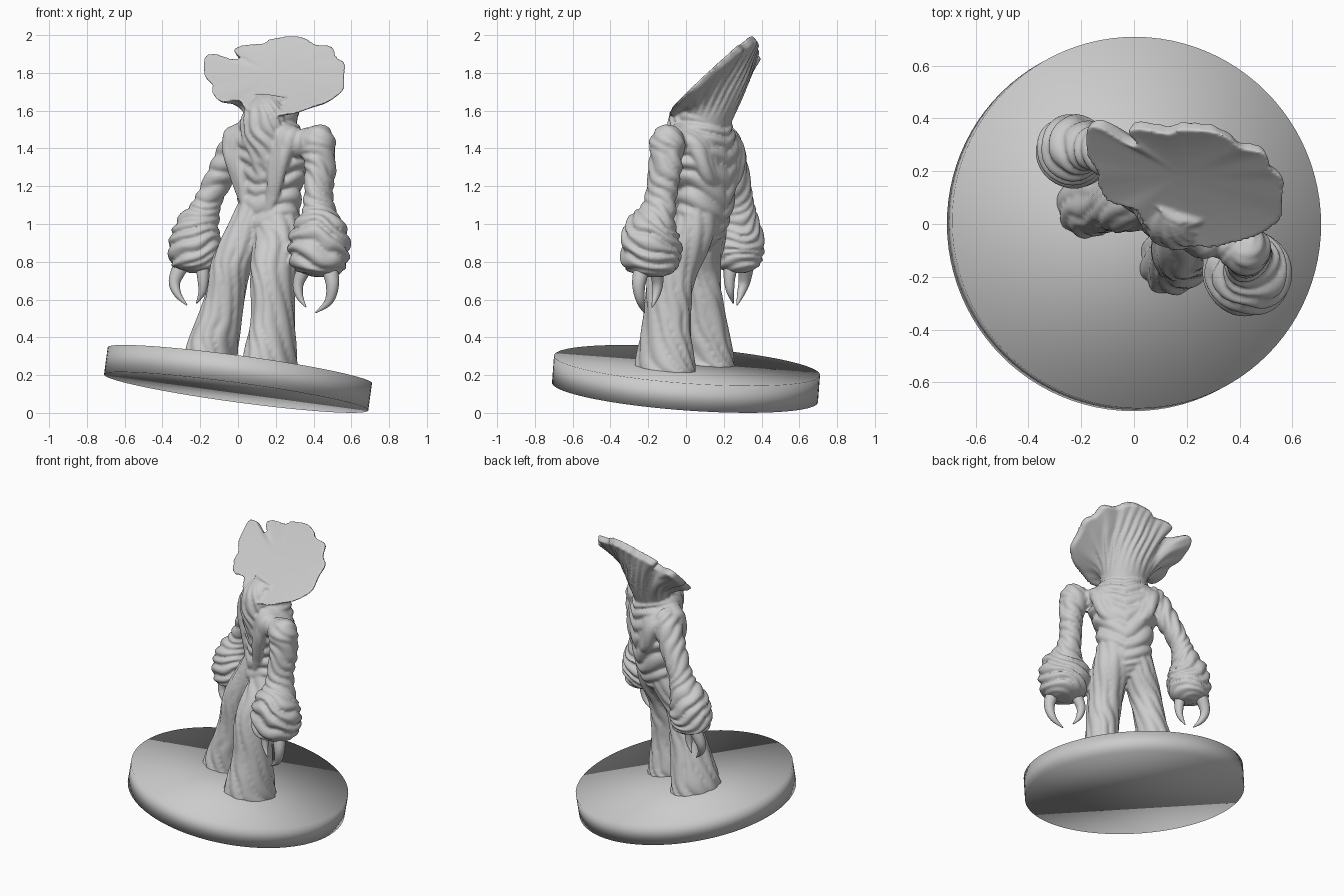
import bpy, bmesh, math
from mathutils import Vector, noise

if "Cube" in bpy.data.objects:
    bpy.data.objects.remove(bpy.data.objects["Cube"])

stone = bpy.data.materials.new("plain grey")
stone.use_nodes = True
GREY = (0.6, 0.6, 0.6, 1)
stone.diffuse_color = GREY
stone.node_tree.nodes["Principled BSDF"].inputs["Base Color"].default_value = GREY

# The figure is turned on its base: SIDE points to its left, FRONT where it faces
SIDE = Vector((0.81, -0.58, 0)).normalized()
FRONT = Vector((SIDE.y, -SIDE.x, 0))
SIDES = 48


def finish(name, bm, angle=60):
    bmesh.ops.recalc_face_normals(bm, faces=bm.faces)
    mesh = bpy.data.meshes.new(name)
    bm.to_mesh(mesh)
    bm.free()
    mesh.materials.append(stone)
    ob = bpy.data.objects.new(name, mesh)
    bpy.context.collection.objects.link(ob)
    bpy.ops.object.select_all(action="DESELECT")
    ob.select_set(True)
    bpy.context.view_layer.objects.active = ob
    bpy.ops.object.shade_smooth_by_angle(angle=math.radians(angle))
    return ob


def spline(pts, count, closed=False):
    """Smooth curve through points of any size."""
    n = len(pts)
    spans = n if closed else n - 1
    get = (lambda i: pts[i % n]) if closed else (lambda i: pts[max(0, min(n - 1, i))])
    out = []
    for k in range(count):
        s = k * spans / (count if closed else count - 1)
        i = min(int(s), spans - 1)
        t = s - i
        out.append([0.5 * (2 * b + (c - a) * t + (2 * a - 5 * b + 4 * c - d) * t * t
                           + (3 * b - a - 3 * c + d) * t ** 3)
                    for a, b, c, d in zip(get(i - 1), get(i), get(i + 1), get(i + 2))])
    return out


def skin(rings):
    bm = bmesh.new()
    rows = [[bm.verts.new(p) for p in ring] for ring in rings]
    n = len(rows[0])
    for a, b in zip(rows, rows[1:]):
        for j in range(n):
            bm.faces.new((a[j], a[(j + 1) % n], b[(j + 1) % n], b[j]))
    bm.faces.new(rows[0])
    bm.faces.new(rows[-1])
    return bm


def limb(name, pts, amp=0.0, folds=0, twist=0, rings=90, rough=1.3, chevron=0.0):
    """Wrinkled tube; each point is x, y, z, side radius, front radius."""
    path = spline(pts, rings)
    loops = []
    for i, (x, y, z, ra, rb) in enumerate(path):
        c = Vector((x, y, z))
        tan = Vector(path[min(i + 1, rings - 1)][:3]) - Vector(path[max(i - 1, 0)][:3])
        tan.normalize()
        a = (SIDE - tan * SIDE.dot(tan)).normalized()
        b = tan.cross(a)
        loop = []
        for j in range(SIDES):
            th = math.tau * j / SIDES
            d = a * math.cos(th) * max(ra, 0.002) + b * math.sin(th) * max(rb, 0.002)
            phase = math.pi * folds * i / rings + twist * th + rough * noise.noise((c + d) * 6)
            phase -= chevron * abs(math.cos(th))
            k = 1 + amp * (abs(math.sin(phase)) ** 0.7 - 0.6)
            loop.append(c + d * k)
        loops.append(loop)
    return finish(name, skin(loops))


def local(u, f, z):
    return tuple(Vector((0.16, 0.09, z)) + SIDE * u + FRONT * f)


# Tilted round base
bm = bmesh.new()
bmesh.ops.create_cone(bm, cap_ends=True, segments=96, radius1=0.706, radius2=0.706, depth=0.145)
up = Vector((0.136, 0.074, 1)).normalized()
turn = Vector((0, 0, 1)).rotation_difference(up).to_matrix()
for v in bm.verts:
    v.co = turn @ v.co + Vector((0, 0, 0.18))
finish("base", bm, 180)

# Legs
body = []
body.append(limb("left_leg", [
    (.17, -.11, .19, .135, .17), (.17, -.11, .27, .13, .165), (.185, -.1, .5, .105, .13),
    (.185, -.07, .75, .11, .13), (.21, .03, .95, .12, .12), (.2, .09, 1.1, .12, .1)],
    0.12, 5, 5, rough=2))
body.append(limb("right_leg", [
    (-.15, .1, .24, .13, .165), (-.14, .1, .32, .125, .155), (-.075, .085, .58, .1, .115),
    (-.035, .075, .78, .1, .11), (.06, .1, .97, .11, .115), (.12, .1, 1.1, .11, .1)],
    0.12, 4, 5, rough=2))

# Torso, neck and the shaggy chest
body.append(limb("torso", [
    (.14, .07, .86, .05, .05), (.145, .07, .93, .13, .1), (.16, .09, 1.05, .17, .125),
    (.17, .11, 1.2, .18, .135), (.17, .1, 1.36, .22, .15), (.165, .09, 1.48, .18, .15),
    (.17, .09, 1.57, .14, .13), (.185, .11, 1.66, .12, .1)], 0.17, 12, 0, chevron=3.0))
body.append(limb("chest_shag", [
    (.14, .03, 1.67, .05, .03), (.14, .02, 1.6, .11, .08), (.13, .01, 1.5, .12, .09),
    (.14, .02, 1.38, .11, .08), (.15, .05, 1.2, .07, .06), (.16, .08, 1.08, .02, .02)],
    0.25, 5, 6, rough=2.5))

# Folded straps over both shoulders, front to back
for side, label in ((1, "left"), (-1, "right")):
    for k in range(3):
        o = 0.03 * k
        body.append(limb(f"{label}_shoulder_fold_{k + 1}", [
            local(side * (.07 + o / 2), .09, 1.06 + o) + (.02, .02),
            local(side * (.11 + o), .1, 1.28 + o) + (.035, .035),
            local(side * (.13 + o), .06, 1.49 - o / 3) + (.05, .045),
            local(side * (.12 + o), -.08, 1.44 - o / 2) + (.045, .045),
            local(side * (.07 + o), -.12, 1.28 - o / 2) + (.035, .035),
            local(side * .02, -.11, 1.12 + o) + (.02, .02)], 0.15, 5, 1, rings=50))

# Arms with heavy forearms
body.append(limb("left_arm", [
    (.27, -.02, 1.38, .05, .05), (.34, -.06, 1.42, .07, .07), (.41, -.095, 1.42, .085, .085),
    (.435, -.11, 1.3, .075, .09), (.425, -.13, 1.16, .07, .085), (.43, -.15, 1.06, .085, .1),
    (.43, -.18, .97, .145, .14), (.43, -.185, .85, .16, .155), (.44, -.18, .76, .125, .13),
    (.44, -.18, .72, .05, .05)], 0.22, 15, 2, rough=3))
body.append(limb("right_arm", [
    (.08, .14, 1.42, .06, .06), (.03, .19, 1.45, .08, .075), (-.02, .22, 1.39, .08, .085),
    (-.085, .255, 1.27, .07, .08), (-.15, .28, 1.14, .065, .075), (-.18, .285, 1.06, .08, .09),
    (-.215, .28, .97, .12, .12), (-.23, .275, .86, .135, .13), (-.22, .275, .78, .11, .11),
    (-.22, .275, .74, .04, .04)], 0.22, 15, -2, rough=3))
body.append(limb("left_shoulder_cap", [
    (.415, -.085, 1.52, .03, .03), (.42, -.09, 1.49, .07, .07),
    (.425, -.1, 1.42, .09, .095), (.435, -.11, 1.36, .07, .075)], 0.15, 3, 2, rings=40))

# Fan-shaped head: scalloped rim, flat slanted face, ribbed flaring back
outline = [(.15, 1.58), (.04, 1.61), (.0, 1.655), (-.09, 1.65), (-.135, 1.69), (-.14, 1.74), (-.18, 1.79),
           (-.18, 1.88), (-.13, 1.905), (-.04, 1.88), (.01, 1.885), (-.025, 1.925), (.03, 1.95), (.13, 1.96),
           (.18, 1.985), (.3, 1.998), (.37, 1.98), (.41, 1.955), (.5, 1.94), (.525, 1.885), (.57, 1.85),
           (.565, 1.78), (.56, 1.71), (.48, 1.65), (.4, 1.62), (.28, 1.58)]
rim = spline(outline, 192, True)
MID = Vector((.18, 1.8))


def face_point(x, z):
    y = -1.73 - 0.21 * x + 1.07 * z + 0.25 * (x - 0.2) ** 2
    return Vector((x, y, z))


rings = []
for s in (0.03, 0.2, 0.4, 0.6, 0.8, 0.92, 0.98, 1.0):
    ring = []
    for x, z in rim:
        p = face_point(MID.x + s * (x - MID.x), MID.y + s * (z - MID.y))
        p.y += 0.025 * (1 - s * s)
        ring.append(p)
    rings.append(ring)
STEPS = 24
back_axis = Vector((0.03, 0.09, 0.2))
for i in range(STEPS + 1):
    t = i / STEPS
    ring = []
    for x, z in rim:
        ang = math.atan2(z - MID.y, x - MID.x)
        high = (1 + math.sin(ang)) / 2
        edge = face_point(x, z) + Vector((-0.02 * math.cos(ang), 0.03, -0.04 * high))
        neck = Vector((.175, .1, 1.51)) + SIDE * 0.135 * math.cos(ang) - FRONT * 0.125 * math.sin(ang)
        bend = neck + back_axis * (0.5 + 0.5 * high)
        p = edge * (1 - t) ** 2 + bend * 2 * t * (1 - t) + neck * t * t
        rib = abs(math.sin(ang * 11 + 1.5 * noise.noise(p * 5))) - 0.5
        axis = Vector((.17, .12, p.z))
        p += (p - axis).normalized() * 0.02 * rib * math.sin(math.pi * min(1, t + 0.1))
        ring.append(p)
    rings.append(ring)
body.append(finish("fan_head", skin(rings)))

# Fuse the fleshy parts into one continuous skin
for ob in body:
    ob.select_set(True)
bpy.context.view_layer.objects.active = body[0]
bpy.ops.object.join()
figure = bpy.context.view_layer.objects.active
figure.name = "figure_body"
fuse = figure.modifiers.new("fuse", "REMESH")
fuse.mode = "VOXEL"
fuse.voxel_size = 0.008
fuse.use_smooth_shade = True
soften = figure.modifiers.new("soften", "SMOOTH")
soften.factor = 0.5
soften.iterations = 4
for name in ("fuse", "soften"):
    bpy.ops.object.modifier_apply(modifier=name)
figure.data.materials.clear()
figure.data.materials.append(stone)

# Paired curved claws
claws = {
    "left_outer_claw": [(.48, -.23, .78, .045), (.5, -.25, .68, .035), (.48, -.24, .59, .022), (.41, -.22, .53, .003)],
    "left_inner_claw": [(.36, -.16, .78, .04), (.32, -.15, .69, .03), (.325, -.16, .62, .02), (.36, -.18, .56, .003)],
    "right_outer_claw": [(-.29, .32, .8, .045), (-.335, .31, .7, .032), (-.32, .29, .63, .02), (-.27, .27, .57, .003)],
    "right_inner_claw": [(-.19, .24, .8, .04), (-.185, .23, .71, .03), (-.19, .235, .64, .02), (-.22, .25, .58, .003)],
}
for name, pts in claws.items():
    limb(name, [p + (p[3],) for p in pts], rings=24)
